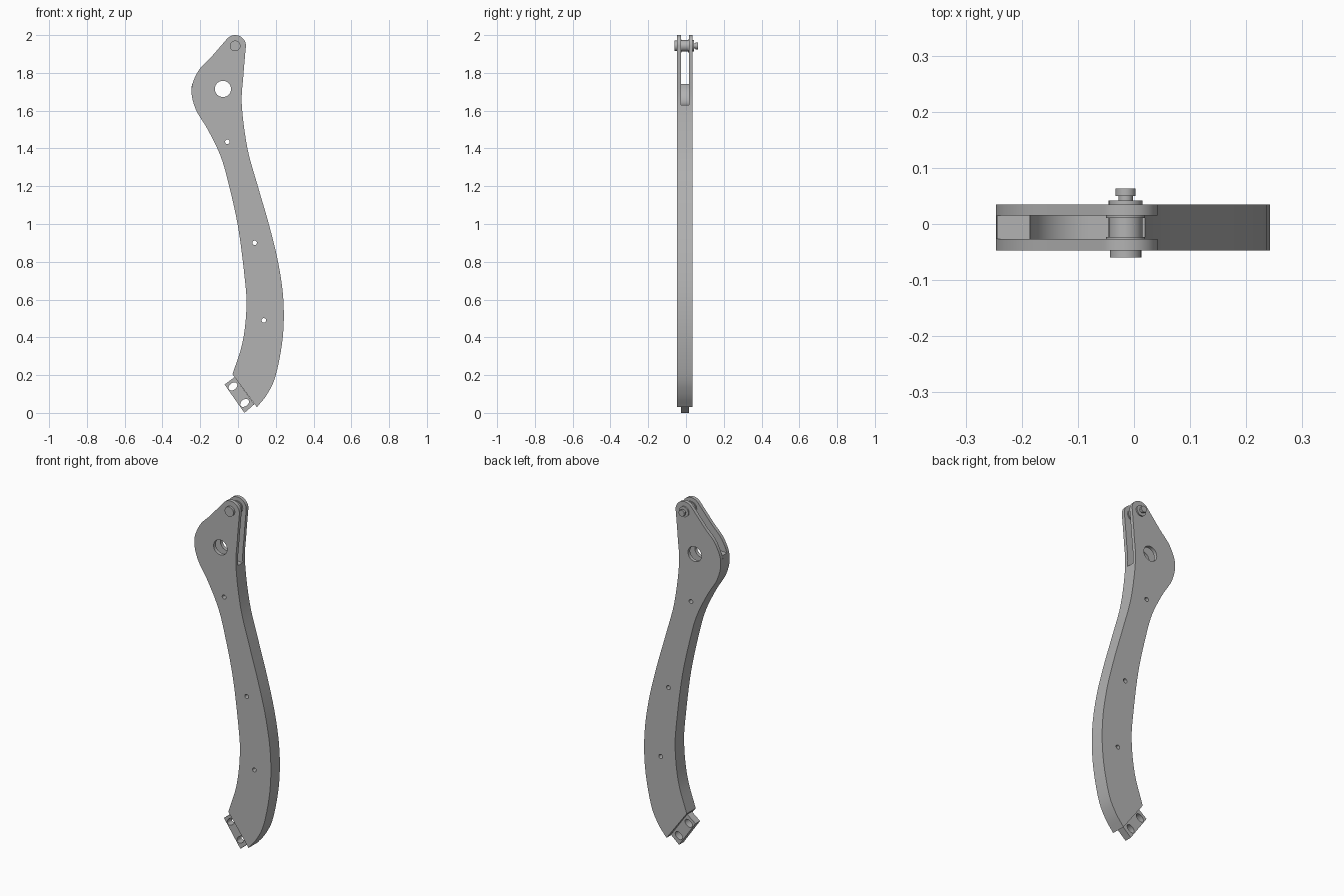
import bpy
import math
from mathutils import Vector

cube = bpy.data.objects.get("Cube")
if cube:
    bpy.data.objects.remove(cube, do_unlink=True)

# Single grey metal material
metal = bpy.data.materials.new("grey_metal")
metal.use_nodes = True
grey = (0.45, 0.45, 0.45, 1)
metal.diffuse_color = grey
metal.node_tree.nodes["Principled BSDF"].inputs["Base Color"].default_value = grey


def smooth_path(points, steps=5):
    """Catmull-Rom path through a few control points."""
    pts = [Vector(p) for p in points]
    pts = [2 * pts[0] - pts[1]] + pts + [2 * pts[-1] - pts[-2]]
    path = []
    for a, b, c, d in zip(pts, pts[1:], pts[2:], pts[3:]):
        for i in range(steps):
            t = i / steps
            path.append(0.5 * (2 * b + (c - a) * t + (2 * a - 5 * b + 4 * c - d) * t * t
                               + (3 * b - a - 3 * c + d) * t ** 3))
    path.append(pts[-2])
    return path


def arc(center, radius, start, end, steps=16):
    """Points along an arc, angles in degrees."""
    angles = [math.radians(start + (end - start) * i / steps) for i in range(steps + 1)]
    return [Vector(center) + radius * Vector((math.cos(a), math.sin(a))) for a in angles]


def circle(center, radius, steps=24):
    return arc(center, radius, 0, 360, steps)[:-1]


def finish(obj, name):
    obj.name = name
    obj.data.name = name
    obj.data.materials.clear()
    obj.data.materials.append(metal)
    bpy.ops.object.select_all(action="DESELECT")
    obj.select_set(True)
    bpy.context.view_layer.objects.active = obj
    bpy.ops.object.shade_smooth_by_angle(angle=math.radians(30))


def plate(name, outline, holes, front, back):
    """Extrude a front-facing outline with holes between two depths."""
    curve = bpy.data.curves.new(name, "CURVE")
    curve.dimensions = "2D"
    curve.fill_mode = "BOTH"
    curve.extrude = (back - front) / 2
    for loop in [outline] + holes:
        spline = curve.splines.new("POLY")
        spline.points.add(len(loop) - 1)
        for point, co in zip(spline.points, loop):
            point.co = (co[0], co[1], 0, 1)
        spline.use_cyclic_u = True
    obj = bpy.data.objects.new(name, curve)
    bpy.context.collection.objects.link(obj)
    obj.rotation_euler.x = math.pi / 2
    obj.location.y = (front + back) / 2
    bpy.ops.object.select_all(action="DESELECT")
    obj.select_set(True)
    bpy.context.view_layer.objects.active = obj
    bpy.ops.object.convert(target="MESH")
    finish(bpy.context.object, name)


def disc(name, center, radius, front, back):
    """Cylinder lying along the depth axis."""
    bpy.ops.mesh.primitive_cylinder_add(
        vertices=32, radius=radius, depth=back - front,
        location=(center[0], (front + back) / 2, center[1]),
        rotation=(math.pi / 2, 0, 0))
    finish(bpy.context.object, name)


# Layer depths
outer_front, inner_front, inner_back, outer_back = -0.047, -0.027, 0.015, 0.035

# Curved arm edges and rounded tip
pivot = (-0.015, 1.943)
left_edge = smooth_path([
    (-0.029, 0.204), (0.024, 0.373), (0.045, 0.563), (0.034, 0.728), (0, 0.987),
    (-0.05, 1.214), (-0.093, 1.362), (-0.16, 1.5), (-0.225, 1.61), (-0.246, 1.715),
    (-0.21, 1.81), (-0.145, 1.88)])
right_edge = smooth_path([
    (0.038, 1.9), (0.028, 1.78), (0.02, 1.63), (0.05, 1.4), (0.105, 1.2), (0.163, 1),
    (0.212, 0.8), (0.24, 0.6), (0.237, 0.4), (0.2, 0.2), (0.155, 0.1), (0.1, 0.03)])
tip = arc(pivot, 0.057, 138, 0)

# Holes through the arm
small_holes = [circle(c, 0.012) for c in ((-0.056, 1.435), (0.088, 0.9), (0.137, 0.49))]
large_hole = circle((-0.08, 1.715), 0.043, 32)

# Outer side plates
outline = left_edge + tip + right_edge
plate("front_side_plate", outline, small_holes + [large_hole], outer_front, inner_front)
plate("back_side_plate", outline, small_holes + [large_hole], inner_back, outer_back)

# Middle core, with a round recess below the open slot
recess = arc((-0.08, 1.737), 0.105, 180, 270)
core = ([p for p in left_edge if p.y < 1.73] + [Vector((-0.244, 1.742)), Vector((-0.185, 1.742))]
        + recess + [p for p in right_edge if p.y < 1.632])
plate("middle_core", core, small_holes, inner_front, inner_back)

# Mounting tab at the lower end, with two oval holes
along = Vector((0.6, -0.8))
across = Vector((0.8, 0.6))


def oval(center):
    return [Vector(center) + across * 0.026 * math.cos(a) + along * 0.018 * math.sin(a)
            for a in (math.tau * i / 24 for i in range(24))]


tab = [(-0.071, 0.15), (0.034, 0), (0.086, 0.045), (-0.018, 0.19)]
plate("mounting_tab", tab, [oval((-0.027, 0.14)), oval((0.035, 0.053))],
      inner_front, inner_back)

# Pivot pin, spool and fastener
pin_parts = {
    "pin_head": (0.028, -0.06, outer_front),
    "front_spool_flange": (0.035, inner_front, -0.023),
    "spool_hub": (0.03, -0.023, 0.011),
    "back_spool_flange": (0.035, 0.011, inner_back),
    "back_washer": (0.03, outer_back, 0.042),
    "pin_neck": (0.013, 0.042, 0.05),
    "pin_end_cap": (0.018, 0.05, 0.063),
}
for part, (radius, front, back) in pin_parts.items():
    disc(part, pivot, radius, front, back)
